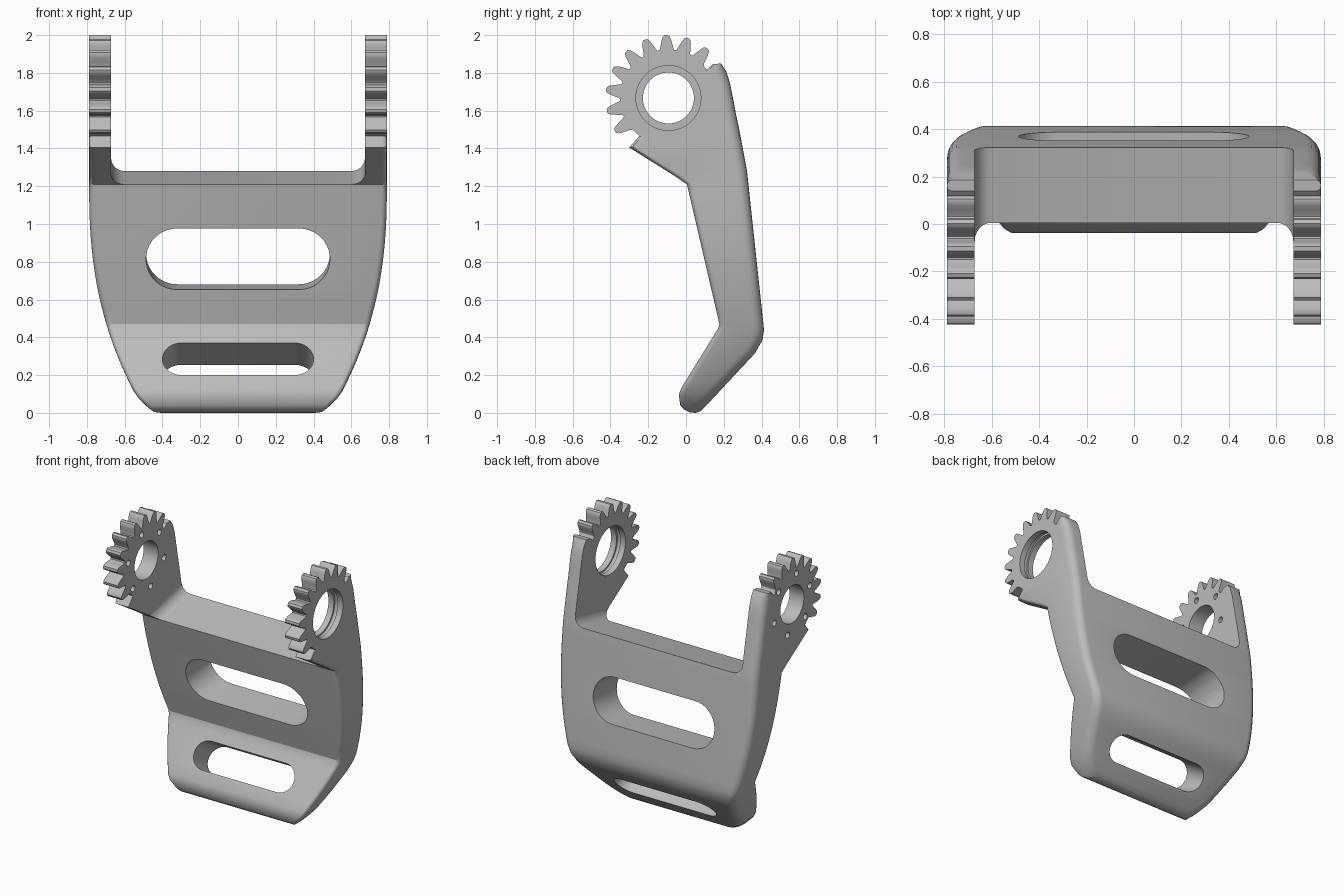
import bpy, bmesh, math
from mathutils import Vector

if "Cube" in bpy.data.objects:
    bpy.data.objects.remove(bpy.data.objects["Cube"], do_unlink=True)

OUT, INN = 0.788, 0.672           # outer and inner faces of the arms
HUB = Vector((0, -0.093, 1.667))  # gear centre
X_AXIS = Vector((1, 0, 0))

grey = bpy.data.materials.new("satin grey")
grey.use_nodes = True
grey.diffuse_color = (0.5, 0.5, 0.5, 1)
grey.node_tree.nodes["Principled BSDF"].inputs["Base Color"].default_value = (0.5, 0.5, 0.5, 1)


def finish(bm, name):
    bmesh.ops.recalc_face_normals(bm, faces=bm.faces)
    mesh = bpy.data.meshes.new(name)
    bm.to_mesh(mesh)
    bm.free()
    mesh.materials.append(grey)
    ob = bpy.data.objects.new(name, mesh)
    bpy.context.collection.objects.link(ob)
    return ob


def loft(rings, name):
    bm = bmesh.new()
    loops = [[bm.verts.new(p) for p in ring] for ring in rings]
    n = len(loops[0])
    for a, b in zip(loops, loops[1:]):
        for i in range(n):
            bm.faces.new((a[i], a[(i + 1) % n], b[(i + 1) % n], b[i]))
    bm.faces.new(loops[0])
    bm.faces.new(loops[-1])
    return finish(bm, name)


def prism(pts, centre, u, v, axis, lo, hi, name):
    """Extrude a flat outline given along u and v."""
    return loft([[centre + u * a + v * b + axis * d for a, b in pts] for d in (lo, hi)], name)


def combine(target, other, operation):
    mod = target.modifiers.new("join", 'BOOLEAN')
    mod.operation, mod.solver, mod.object = operation, 'EXACT', other
    bpy.context.view_layer.objects.active = target
    bpy.ops.object.modifier_apply(modifier=mod.name)
    bpy.data.objects.remove(other, do_unlink=True)


def arc(cx, cy, r, start, end, n):
    angles = [math.radians(start + (end - start) * i / n) for i in range(n + 1)]
    return [(cx + r * math.cos(a), cy + r * math.sin(a)) for a in angles]


# Bracket body: paired front and back edge points (y, z), from tip to shoulder
stations = [
    ((-0.01, 0.017), (0.02, 0.003)), ((-0.03, 0.04), (0.05, 0.0)),
    ((-0.038, 0.095), (0.075, 0.008)), ((-0.026, 0.13), (0.104, 0.035)),
    ((0.15, 0.415), (0.365, 0.315)), ((0.17, 0.447), (0.405, 0.385)),
    ((0.177, 0.47), (0.413, 0.44)), ((0.005, 1.21), (0.323, 1.28)),
    ((-0.05, 1.248), (0.312, 1.34)), ((-0.30, 1.405), (0.28, 1.51)),
    ((-0.265, 1.445), (0.265, 1.58)), ((-0.2, 1.52), (0.25, 1.66)),
    ((-0.05, 1.67), (0.233, 1.746)), ((0.06, 1.77), (0.212, 1.81)),
    ((0.14, 1.845), (0.185, 1.85)),
]


def half_width(z):
    flare = max(0, 1 - z / 1.2) ** 2.4
    toe = max(0, 1 - z / 0.12) ** 2
    return OUT - 0.3 * flare - 0.05 * toe


def section(front, back):
    """Rounded rectangle between a front and a back edge point."""
    span = (back - front).length
    rf, rb = min(0.03, span * 0.4), min(0.055, span * 0.4)
    side = arc(-rf, rf, rf, -90, 0, 4) + arc(-rb, span - rb, rb, 0, 90, 5)
    ring = []
    for sign, half in ((1, side), (-1, side[::-1])):
        for dx, d in half:
            p = front.lerp(back, d / span)
            ring.append(Vector((sign * (half_width(p.y) + dx), p.x, p.y)))
    return ring


rings = []
for (f0, b0), (f1, b1) in zip(stations, stations[1:]):
    f0, b0, f1, b1 = map(Vector, (f0, b0, f1, b1))
    steps = max(1, int((b1 - b0).length / 0.06))
    rings += [section(f0.lerp(f1, i / steps), b0.lerp(b1, i / steps)) for i in range(steps)]
rings.append(section(Vector(stations[-1][0]), Vector(stations[-1][1])))
bracket = loft(rings, "bracket")

# Opening between the arms, with rounded lower corners
run = Vector((0, 0.976, 0.218))
up = Vector((0, -0.218, 0.976))
r = 0.07
gap = arc(r - INN, r, r, 180, 270, 6) + arc(INN - r, r, r, 270, 360, 6) + [(INN, 1.3), (-INN, 1.3)]
combine(bracket, prism(gap, Vector((0, 0.164, 1.245)), X_AXIS, up, run, -1, 1, "gap_cutter"), 'DIFFERENCE')

# Gear segments on both arms
Y, Z = Vector((0, 1, 0)), Vector((0, 0, 1))
TOOTH = [(-9, 0.256), (-7.8, 0.264), (-6.2, 0.285), (-4.6, 0.308), (-3.2, 0.325), (-1.5, 0.333)]
gear = []
for k in range(18):
    base = 52 + 20 * k
    if k <= 8:
        shape = TOOTH + [(-a, rad) for a, rad in TOOTH[::-1]]
    else:
        shape = [(a, 0.252) for a in (-9, 0, 9)]
    for a, rad in shape:
        t = math.radians(base + a)
        gear.append((rad * math.cos(t), rad * math.sin(t)))
for sign in (1, -1):
    combine(bracket, prism(gear, HUB, Y, Z, X_AXIS * sign, INN, OUT, "gear"), 'UNION')


def drill(y, z, radius, sign, lo, hi, n=48):
    hole = arc(y, z, radius, 0, 360 - 360 / n, n - 1)
    combine(bracket, prism(hole, HUB, Y, Z, X_AXIS * sign, lo, hi, "drill"), 'DIFFERENCE')


# Left arm: wide bearing seat with a groove; right arm: bore and bolt circle
drill(0, 0, 0.172, 1, 0.5, 1)
drill(0, 0, 0.185, 1, 0.715, 0.745)
drill(0, 0, 0.135, -1, 0.5, 1)
for k in range(6):
    t = math.radians(44 + 60 * k)
    drill(0.212 * math.cos(t), 0.212 * math.sin(t), 0.022, -1, 0.5, 1, 16)


# Two long slots through the panel
def slot(half_len, radius, centre, axis):
    e = half_len - radius
    pts = arc(e, 0, radius, -90, 90, 20) + arc(-e, 0, radius, 90, 270, 20)
    axis = Vector(axis).normalized()
    v = axis.cross(X_AXIS)
    combine(bracket, prism(pts, Vector(centre), X_AXIS, v, axis, -0.4, 0.5, "slot_cutter"), 'DIFFERENCE')


slot(0.487, 0.165, (0, 0.1, 0.815), (0, 0.99, 0.11))
slot(0.40, 0.10, (0, 0.07, 0.285), (0, 0.85, -0.53))

bpy.ops.object.select_all(action='DESELECT')
bracket.select_set(True)
bpy.context.view_layer.objects.active = bracket
bpy.ops.object.shade_smooth_by_angle(angle=math.radians(28))
